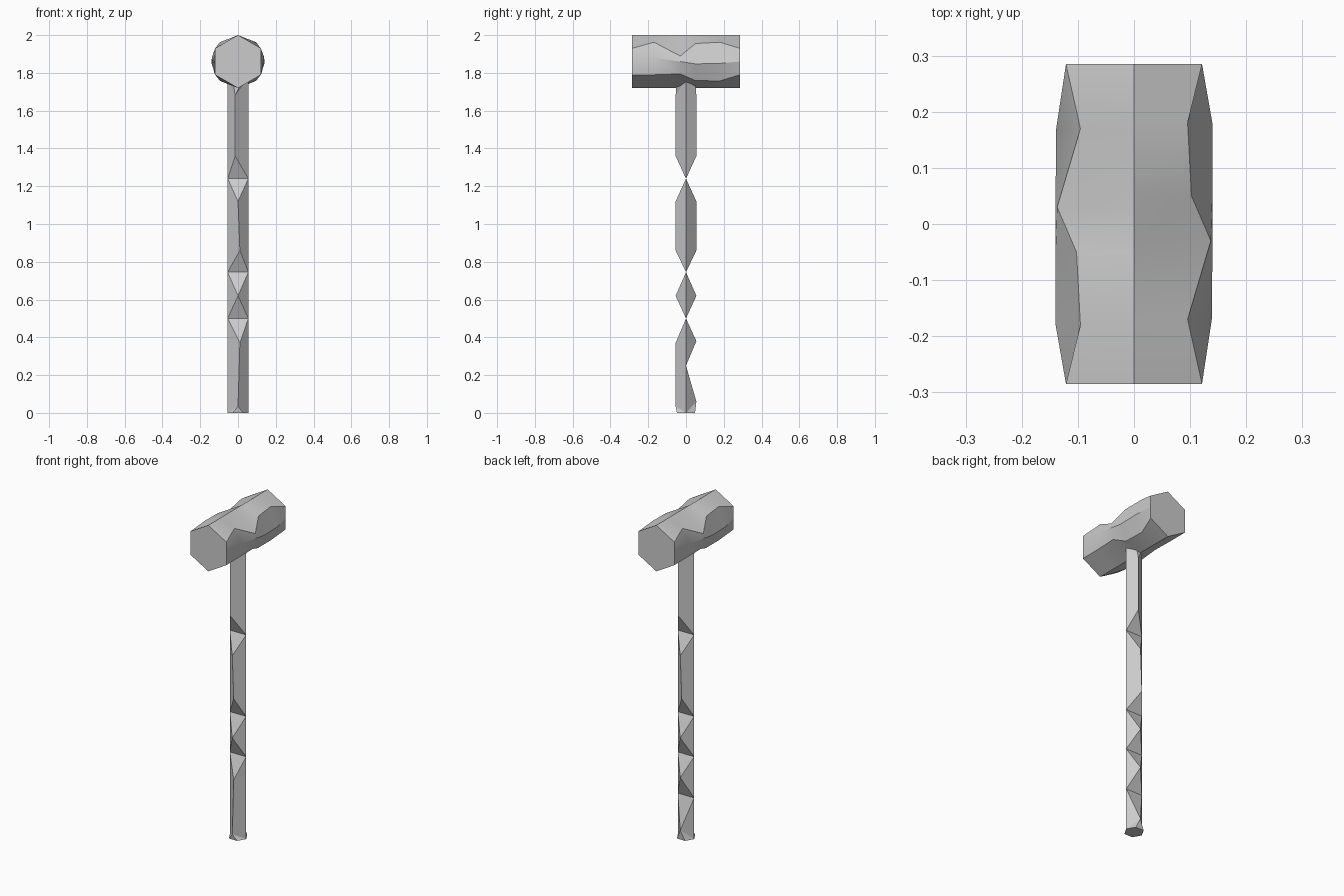
import bpy, bmesh, math
from mathutils import Vector

cube = bpy.data.objects.get("Cube")
if cube:
    bpy.data.objects.remove(cube, do_unlink=True)

steel = bpy.data.materials.new("plain_grey")
steel.use_nodes = True
grey = (0.6, 0.6, 0.6, 1)
steel.diffuse_color = grey
steel.node_tree.nodes["Principled BSDF"].inputs["Base Color"].default_value = grey


def build(name, faces, start, end):
    """Make an object from corner lists, turning each face away from the core line."""
    bm = bmesh.new()
    for corners in faces:
        bm.faces.new([bm.verts.new(c) for c in corners])
    bmesh.ops.remove_doubles(bm, verts=bm.verts, dist=0.0005)
    core = end - start
    for f in bm.faces:
        f.normal_update()
        c = f.calc_center_median()
        t = max(0, min(1, (c - start).dot(core) / core.length_squared))
        if f.normal.dot(c - start - core * t) < 0:
            f.normal_flip()
    mesh = bpy.data.meshes.new(name)
    bm.to_mesh(mesh)
    bm.free()
    mesh.materials.append(steel)
    obj = bpy.data.objects.new(name, mesh)
    bpy.context.collection.objects.link(obj)
    return obj


# Handle: front and back ridges that dip to the flat centre between spans
R = 0.055
BOTTOM, TOP = 0.0, 1.77


def ridge_span(side, low, ridge_low, ridge_high, high, lean_low=0, lean_high=0):
    """One ridge between two heights; the handle ends open into half hexagons."""
    a = Vector((lean_low, side * R, ridge_low))
    b = Vector((lean_high, side * R, ridge_high))
    faces = []
    for s in (-1, 1):
        lo, hi = Vector((s * R, 0, low)), Vector((s * R, 0, high))
        faces.append([lo, a, hi] if a == b else [lo, a, b, hi])
    for tip, z in ((a, low), (b, high)):
        if z in (BOTTOM, TOP):
            p = [Vector((s * R / 2, side * R * 0.87, z)) for s in (-1, 1)]
            q = [Vector((s * R, 0, z)) for s in (-1, 1)]
            faces += [[p[0], p[1], tip], [q[0], p[0], tip], [q[1], p[1], tip],
                      [q[0], p[0], p[1], q[1]]]
        else:
            faces.append([Vector((-R, 0, z)), Vector((R, 0, z)), tip])
    return faces


handle = []
for side in (-1, 1):
    handle += ridge_span(side, 0.5, 0.62, 0.62, 0.745)
    handle += ridge_span(side, 0.745, 0.86, 1.12, 1.24, -side * 0.01)
    handle += ridge_span(side, 1.24, 1.36, 1.68, TOP, side * 0.015, side * 0.015)
handle += ridge_span(-1, BOTTOM, 0.035, 0.37, 0.5, 0, 0.01)
handle += ridge_span(1, BOTTOM, 0.06, 0.06, 0.25)
handle += ridge_span(1, 0.25, 0.38, 0.38, 0.5)
build("handle", handle, Vector((0, 0, 0.02)), Vector((0, 0, 1.75)))

# Head: worn hexagonal bar; each station gives y and upper, middle, lower angles
HEAD_R, HEAD_Z, HALF = 0.14, 1.86, 0.285
stations = [(-HALF, 30, None, -30), (-0.17, 47, 8, -30), (-0.03, 12, 0, -28),
            (0.05, 43, -5, -46), (0.18, 47, -4, -47), (HALF, 30, None, -30)]


def rim(y, degrees, turn):
    a = math.radians(degrees)
    return Vector((turn * HEAD_R * math.cos(a), turn * y, HEAD_Z + HEAD_R * math.sin(a)))


head = []
for turn in (-1, 1):
    rows = []
    for y, up, mid, low in stations:
        u, w = rim(y, up, turn), rim(y, low, turn)
        m = (u + w) / 2 if mid is None else rim(y, mid, turn)
        rows.append([rim(y, 90, turn), u, m, w, rim(y, -90, turn)])
    for r, s in zip(rows, rows[1:]):
        for i in range(len(r) - 1):
            head.append([r[i], r[i + 1], s[i + 1], s[i]])
    # End caps, one half on each side
    head += [rows[0], rows[-1]]
obj = build("head", head, Vector((0, -0.25, HEAD_Z)), Vector((0, 0.25, HEAD_Z)))

# Soften the worn facets but keep the corners crisp
bpy.ops.object.select_all(action='DESELECT')
obj.select_set(True)
bpy.context.view_layer.objects.active = obj
bpy.ops.object.shade_smooth_by_angle(angle=math.radians(25))
